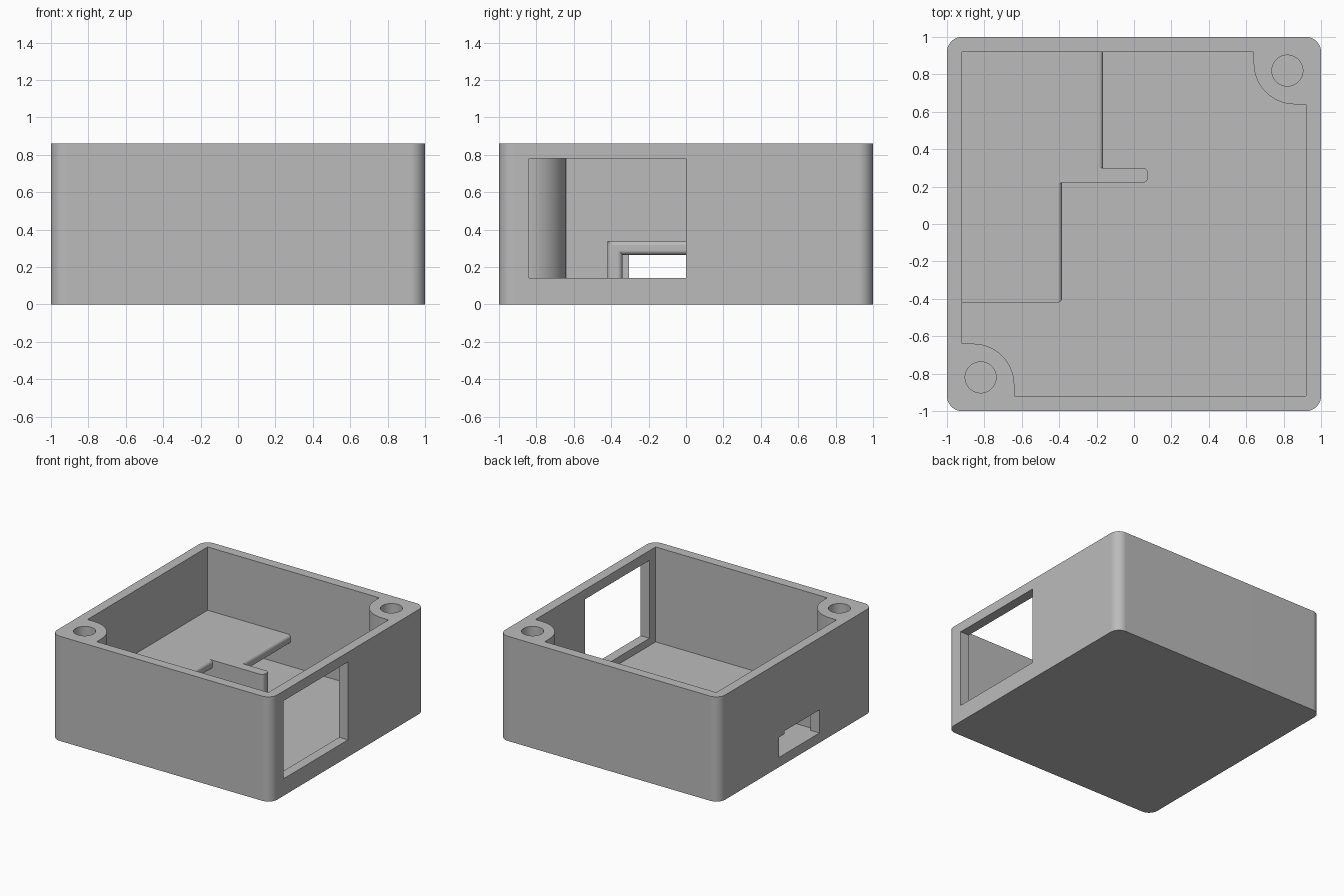
import bpy, bmesh
from math import cos, sin, pi
from mathutils import Vector

if "Cube" in bpy.data.objects:
    bpy.data.objects.remove(bpy.data.objects["Cube"])

HEIGHT, FLOOR, INNER = 0.86, 0.08, 0.92
SHELF_TOP, SHELF_UNDER = 0.34, 0.265

grey = bpy.data.materials.new("plain_grey")
grey.use_nodes = True
colour = (0.5, 0.5, 0.5, 1)
grey.diffuse_color = colour
grey.node_tree.nodes["Principled BSDF"].inputs["Base Color"].default_value = colour


def arc(cx, cy, r, start, end, steps=12):
    """Points on an arc, angles in quarter turns."""
    angles = [(start + (end - start) * i / steps) * pi / 2 for i in range(steps + 1)]
    return [(cx + r * cos(a), cy + r * sin(a)) for a in angles]


def prism(name, outline, low, high, axis="z", bevel=0, pick=None):
    """Extrude an outline along z (xy outline) or x (yz outline), rounding picked edges."""
    def place(p, h):
        return (p[0], p[1], h) if axis == "z" else (h, p[0], p[1])
    bm = bmesh.new()
    face = bm.faces.new([bm.verts.new(place(p, low)) for p in outline])
    shift = Vector(place((0, 0), high - low))
    grown = bmesh.ops.extrude_face_region(bm, geom=[face])["geom"]
    bmesh.ops.translate(bm, vec=shift, verts=[v for v in grown if isinstance(v, bmesh.types.BMVert)])
    bmesh.ops.recalc_face_normals(bm, faces=bm.faces)
    if bevel:
        edges = [e for e in bm.edges if pick(e)]
        bmesh.ops.bevel(bm, geom=edges, offset=bevel, segments=6, profile=0.5,
                        affect="EDGES", clamp_overlap=True)
    mesh = bpy.data.meshes.new(name)
    bm.to_mesh(mesh)
    bm.free()
    obj = bpy.data.objects.new(name, mesh)
    bpy.context.collection.objects.link(obj)
    mesh.materials.append(grey)
    return obj


def rect(a0, a1, b0, b1):
    return [(a0, b0), (a1, b0), (a1, b1), (a0, b1)]


def activate(obj):
    bpy.ops.object.select_all(action="DESELECT")
    obj.select_set(True)
    bpy.context.view_layer.objects.active = obj


def cut(obj, cutter):
    mod = obj.modifiers.new("cut", "BOOLEAN")
    mod.operation, mod.solver, mod.object = "DIFFERENCE", "EXACT", cutter
    activate(obj)
    bpy.ops.object.modifier_apply(modifier=mod.name)
    bpy.data.objects.remove(cutter)


def smooth(obj):
    activate(obj)
    bpy.ops.object.shade_smooth_by_angle(angle=pi / 6)
    mod = obj.modifiers.new("even_shading", "WEIGHTED_NORMAL")
    mod.keep_sharp = True


# Outer case with rounded vertical corners
outline = []
for quarter, (sx, sy) in enumerate([(1, 1), (-1, 1), (-1, -1), (1, -1)]):
    outline += arc(sx * 0.92, sy * 0.92, 0.08, quarter, quarter + 1)
case = prism("case", outline, 0, HEIGHT)

# Cavity that leaves a screw post in two opposite corners
post = arc(0.86, 0.86, 0.22, 3, 2, 24)
half = [(INNER, -INNER), (INNER, 0.64)] + post + [(0.64, INNER)]
cavity = half + [(-x, -y) for x, y in half]
cut(case, prism("cavity_cutter", cavity, FLOOR, 1))

# Screw holes
for s in (1, -1):
    cut(case, prism("screw_cutter", arc(s * 0.82, s * 0.82, 0.083, 0, 4, 40)[:-1], FLOOR, 1))

# Large side window, and the stepped port in the opposite wall
cut(case, prism("window_cutter", rect(-0.84, 0, 0.14, 0.78), 0.85, 1.1, "x"))
port = [(-0.305, FLOOR), (0.22, FLOOR), (0.22, 0.245), (0.15, 0.245),
        (0.15, 0.27), (-0.305, 0.27)]
cut(case, prism("port_cutter", port, -1.1, -INNER, "x"))
smooth(case)


# Shelves over the port, open underneath, with rounded front edges
def front_edge(x):
    return lambda e: (all(abs(v.co.x - x) < 0.001 for v in e.verts)
                      and any(v.co.z > FLOOR + 0.001 for v in e.verts))


hood = [(-0.42, FLOOR), (-0.34, FLOOR), (-0.34, SHELF_UNDER), (0.22, SHELF_UNDER),
        (0.22, SHELF_TOP), (-0.42, SHELF_TOP)]
smooth(prism("port_shelf", hood, -INNER, -0.385, "x", 0.025,
             lambda e: front_edge(-0.385)(e) and any(v.co.y < 0.2 for v in e.verts)))
smooth(prism("rear_shelf", rect(0.3, INNER, SHELF_UNDER, SHELF_TOP), -INNER, -0.165, "x", 0.025,
             lambda e: front_edge(-0.165)(e) and abs(e.verts[0].co.y - e.verts[1].co.y) > 0.1))

# Divider wall between the shelves, with a rounded free end
smooth(prism("divider_wall", rect(0.22, 0.3, FLOOR, SHELF_TOP), -INNER, 0.075, "x", 0.03,
             lambda e: front_edge(0.075)(e) and abs(e.verts[0].co.z - e.verts[1].co.z) > 0.1))
